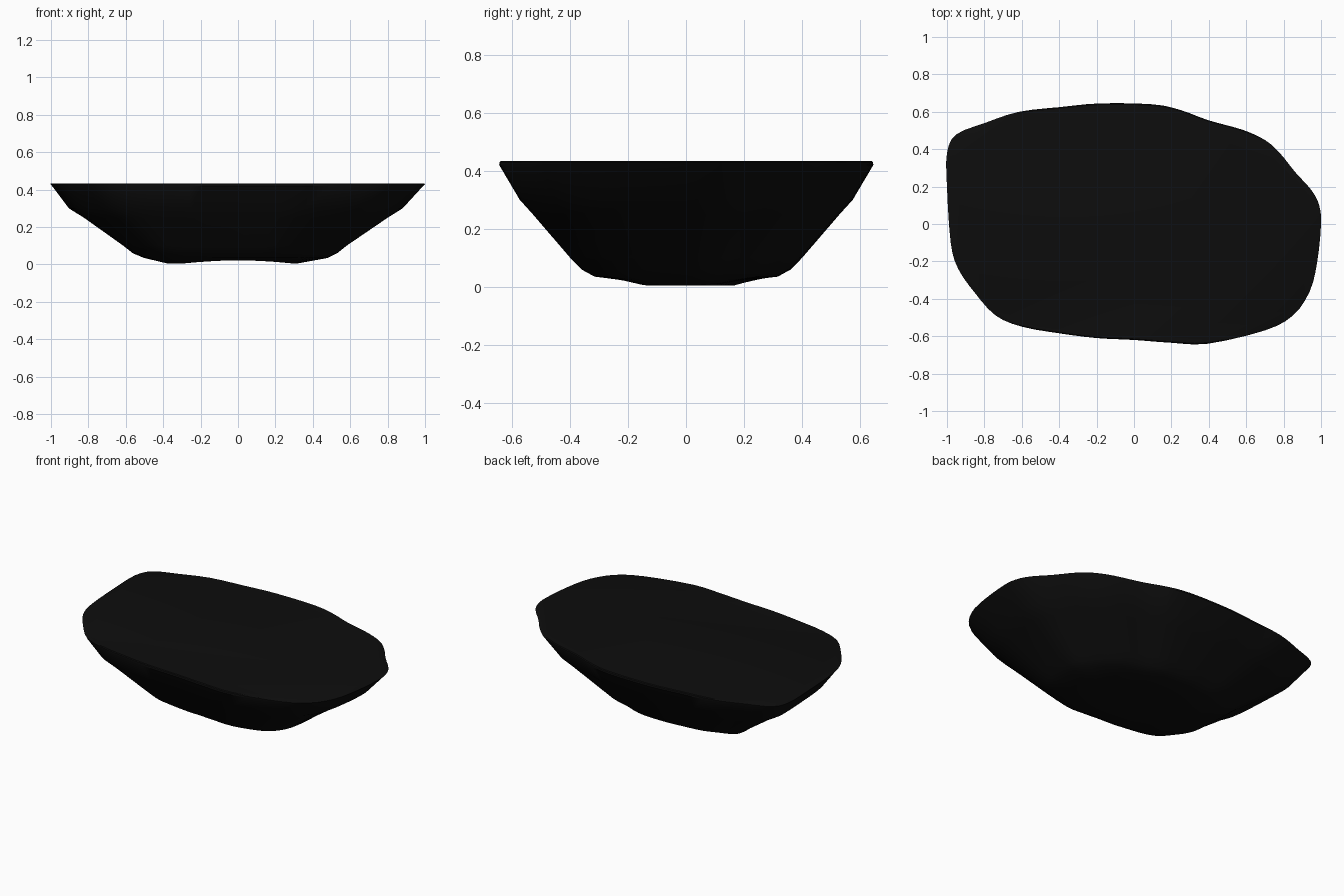
import bpy
import bmesh
from mathutils import Vector

cube = bpy.data.objects.get("Cube")
if cube:
    bpy.data.objects.remove(cube, do_unlink=True)

# Irregular rim outline, clockwise from the left end of the model
RIM = [
    (1, 0), (.98, -.2), (.94, -.36), (.85, -.49), (.7, -.57), (.4, -.64),
    (.2, -.635), (0, -.62), (-.2, -.61), (-.4, -.585), (-.6, -.55),
    (-.74, -.49), (-.85, -.37), (-.94, -.24), (-.98, -.1), (-1, .2),
    (-1, .38), (-.95, .48), (-.8, .54), (-.62, .6), (-.4, .625),
    (-.18, .645), (.1, .64), (.25, .61), (.4, .555), (.58, .505),
    (.7, .45), (.78, .38), (.86, .28), (.95, .18), (.99, .1),
]

# Side profile: height, x scale, y scale, x shift
LEVELS = [
    (.434, .993, .99, 0), (.43, 1, .998, 0), (.42, .99, 1, 0),
    (.3, .89, .89, -.01), (.25, .81, .82, -.01), (.1, .595, .62, -.015),
    (.06, .545, .56, -.015), (.035, .49, .49, -.01), (.004, .34, .31, -.03),
    (.004, .22, .2, -.02), (.004, .1, .1, -.01),
]


def smooth_loop(points, steps):
    """Round a closed outline with a Catmull-Rom spline."""
    pts = [Vector(p) for p in points]
    n = len(pts)
    result = []
    for i in range(n):
        a, b, c, d = (pts[(i + k) % n] for k in (-1, 0, 1, 2))
        for s in range(steps):
            t = s / steps
            result.append(b + (c - a) * t / 2
                          + (a - b * 2.5 + c * 2 - d / 2) * t ** 2
                          + (b * 3 - a - c * 3 + d) * t ** 3 / 2)
    return result


def arch(x):
    """Height of the shallow hollow running across the underside."""
    return .022 * max(0, 1 - (abs(x) / .34) ** 2)


def make_material(name, colour):
    mat = bpy.data.materials.new(name)
    mat.use_nodes = True
    mat.diffuse_color = colour
    mat.node_tree.nodes["Principled BSDF"].inputs["Base Color"].default_value = colour
    return mat


# Loft the outline down through the levels
bm = bmesh.new()
outline = smooth_loop(RIM, 3)
count = len(outline)
rings = []
for z, sx, sy, shift in LEVELS:
    ring = []
    for p in outline:
        x, y = p.x * sx + shift, p.y * sy
        ring.append(bm.verts.new((x, y, max(z, arch(x)))))
    rings.append(ring)
for upper, lower in zip(rings, rings[1:]):
    for i in range(count):
        j = (i + 1) % count
        bm.faces.new((upper[i], upper[j], lower[j], lower[i]))

# Flat top and hollow underside
bm.faces.new(rings[0])
centre = bm.verts.new((0, 0, arch(0)))
for i in range(count):
    bm.faces.new((rings[-1][i], rings[-1][(i + 1) % count], centre))
bmesh.ops.recalc_face_normals(bm, faces=bm.faces)

mesh = bpy.data.meshes.new("slab_body")
bm.to_mesh(mesh)
bm.free()
slab = bpy.data.objects.new("slab_body", mesh)
bpy.context.collection.objects.link(slab)
mesh.materials.append(make_material("near_black", (.004, .004, .004, 1)))

# Smooth sides, crisp top edge
bpy.ops.object.select_all(action="DESELECT")
slab.select_set(True)
bpy.context.view_layer.objects.active = slab
bpy.ops.object.shade_smooth_by_angle(angle=.6)
